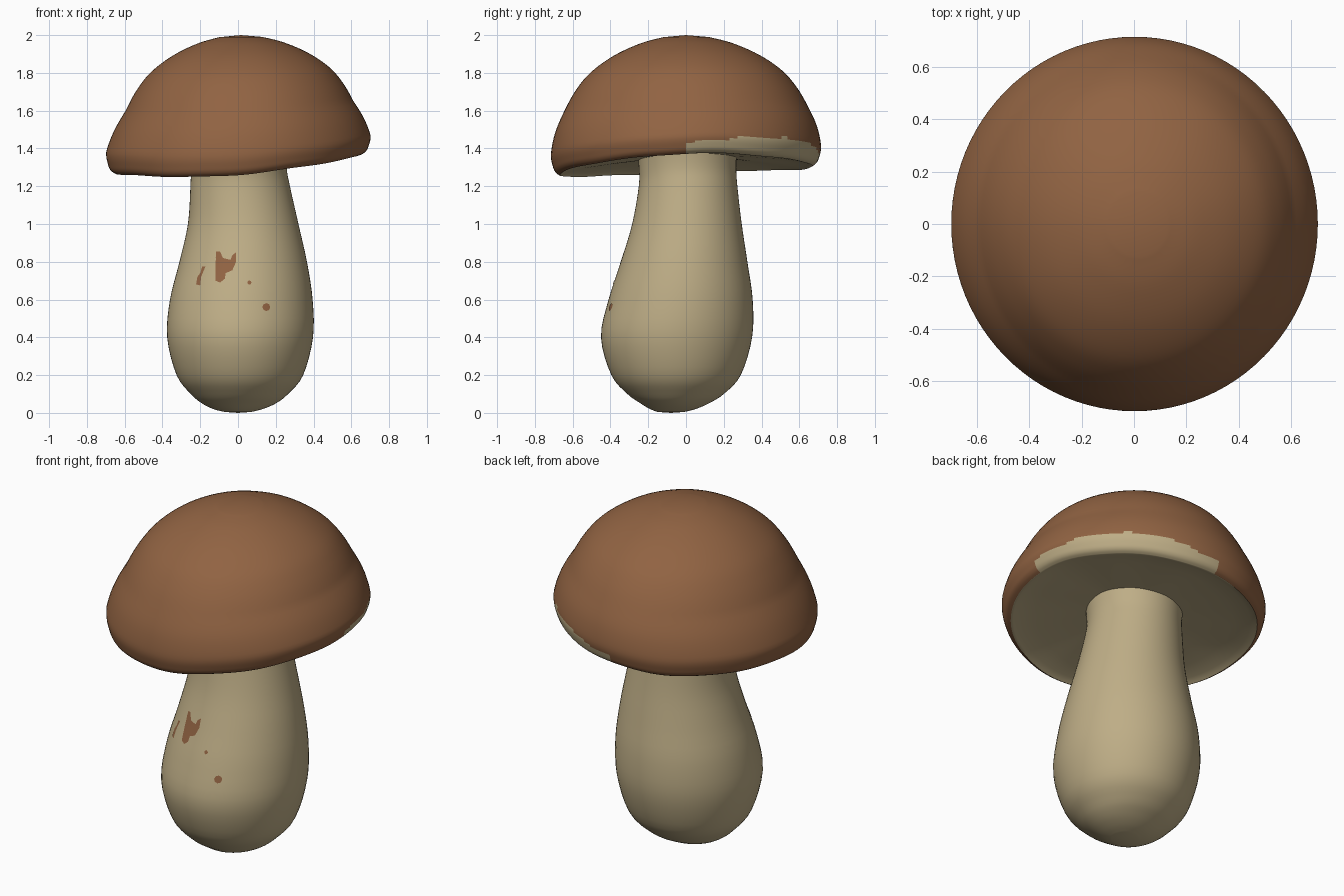
import bpy, bmesh
from math import sin, cos, pi, sqrt, radians

if "Cube" in bpy.data.objects:
    bpy.data.objects.remove(bpy.data.objects["Cube"])


def material(name, color):
    m = bpy.data.materials.new(name)
    m.diffuse_color = (*color, 1)
    m.use_nodes = True
    m.node_tree.nodes["Principled BSDF"].inputs["Base Color"].default_value = m.diffuse_color
    return m


brown = material("cap brown", (0.283, 0.125, 0.055))
cream = material("stem cream", (0.515, 0.42, 0.24))


def spline(rows, steps):
    """Catmull-Rom interpolation through rows of equal length."""
    out = []
    for i in range(len(rows) - 1):
        p = [rows[max(0, min(len(rows) - 1, i + k))] for k in (-1, 0, 1, 2)]
        for s in range(steps):
            t = s / steps
            out.append([b + 0.5 * t * (c - a + t * (2*a - 5*b + 4*c - d + t * (3*(b - c) + d - a)))
                        for a, b, c, d in zip(*p)])
    return out + [list(rows[-1])]


def finish(bm, name, angle=50):
    bmesh.ops.recalc_face_normals(bm, faces=bm.faces)
    me = bpy.data.meshes.new(name)
    bm.to_mesh(me)
    bm.free()
    ob = bpy.data.objects.new(name, me)
    bpy.context.collection.objects.link(ob)
    me.materials.append(brown)
    me.materials.append(cream)
    bpy.ops.object.select_all(action='DESELECT')
    ob.select_set(True)
    bpy.context.view_layer.objects.active = ob
    bpy.ops.object.shade_smooth_by_angle(angle=radians(angle))
    return ob


def loft(name, first, rings, last, rule):
    """Skin closed rings with a point at each end; rule(ring, angle) picks the material."""
    bm = bmesh.new()
    loops = [[bm.verts.new(p) for p in r] for r in rings]
    n = len(rings[0])
    for k in range(len(loops) - 1):
        a, b = loops[k], loops[k + 1]
        for i in range(n):
            j = (i + 1) % n
            bm.faces.new((a[i], a[j], b[j], b[i])).material_index = rule(k, 2*pi*(i + .5)/n)
    for p, ring, k in ((first, loops[0], 0), (last, loops[-1], len(loops) - 1)):
        v = bm.verts.new(p)
        for i in range(n):
            bm.faces.new((v, ring[i], ring[(i + 1) % n])).material_index = rule(k, 0)
    return finish(bm, name)


# Stem: z, left, right, front and back extents
stem_rows = spline([
    (0.005, -.07, .07, -.15, -.01), (.02, -.13, .13, -.19, .05), (.05, -.19, .20, -.24, .12),
    (.10, -.25, .265, -.31, .20), (.20, -.325, .345, -.395, .29), (.40, -.375, .397, -.45, .35),
    (.60, -.36, .395, -.41, .353), (.80, -.31, .365, -.345, .325), (1.0, -.265, .32, -.285, .295),
    (1.2, -.252, .275, -.25, .272), (1.3, -.25, .258, -.25, .266), (1.42, -.26, .265, -.26, .27)], 4)


def ring_shape(row):
    z, x0, x1, y0, y1 = row
    return z, (x0 + x1)/2, (x1 - x0)/2, (y0 + y1)/2, (y1 - y0)/2


N = 64
stem_rings = []
for row in stem_rows:
    z, cx, rx, cy, ry = ring_shape(row)
    stem_rings.append([(cx + rx*cos(2*pi*i/N), cy + ry*sin(2*pi*i/N), z) for i in range(N)])
loft("stem", (0, -.08, 0), stem_rings, (0, 0, 1.42), lambda k, a: 1)


# Cap: uneven rim height around the edge, domed above and slightly hollow below
def rim(a):
    return 1.303 + .05*cos(a) + .0225*sin(a) + .019*cos(2*a) + .004*sin(7*a)*sin(2*a + 1)


CAP_N = 96
dome = spline([(0, .935), (.02, .965), (.06, .985), (.15, 1), (.30, .97), (.45, .905),
               (.60, .82), (.73, .71), (.85, .54), (.94, .34), (.985, .17)], 5)
under = [(.36, .04), (.55, .035), (.75, .025), (.88, .012), (.915, .004)]
cap_rings = []
for r, rise in under:
    cap_rings.append([(.70*r*cos(a), .715*r*sin(a), 1.315*(1 - r) + rim(a)*r + rise)
                      for a in (2*pi*i/CAP_N for i in range(CAP_N))])
for t, r in dome:
    flat = 1 - .05*max(0, min(1, (t - .15)/.3))
    shift = .015*t
    cap_rings.append([(shift + .70*r*flat*cos(a), .715*r*sin(a), rim(a) + (2 - rim(a))*t)
                      for a in (2*pi*i/CAP_N for i in range(CAP_N))])


def cap_color(k, a):
    if k < len(under):
        return 1
    t = dome[k - len(under)][0]
    # pale bare edge along the back right of the rim
    bare = -.03 < a < 1.56 and t < .07 + .075*sin(2*a) + .008*sin(17*a)
    return 1 if bare else 0


loft("cap", (0, 0, 1.355), cap_rings, (.015, 0, 2), cap_color)


# Brown spots: thin patches laid on the front of the stem
def front_y(x, z):
    i = next(k for k, r in enumerate(stem_rows) if r[0] > z)
    a, b = stem_rows[i - 1], stem_rows[i]
    f = (z - a[0])/(b[0] - a[0])
    _, cx, rx, cy, ry = ring_shape([p + (q - p)*f for p, q in zip(a, b)])
    return cy - ry*sqrt(max(0, 1 - ((x - cx)/rx)**2)) - .003


def spot(name, outline):
    bm = bmesh.new()
    bm.faces.new([bm.verts.new((x, 0, z)) for x, z in outline])
    bmesh.ops.triangulate(bm, faces=bm.faces[:])
    bmesh.ops.subdivide_edges(bm, edges=bm.edges[:], cuts=3, use_grid_fill=True)
    for v in bm.verts:
        v.co.y = front_y(v.co.x, v.co.z)
    bm.normal_update()
    if sum(f.normal.y for f in bm.faces) > 0:
        bmesh.ops.reverse_faces(bm, faces=bm.faces[:])
    ob = finish(bm, name)
    # keep the open patch facing outwards
    if ob.data.polygons[0].normal.y > 0:
        ob.data.flip_normals()


def dot(x, z, r):
    return [(x + r*cos(i*pi/4), z + r*sin(i*pi/4)) for i in range(8)]


spot("large_spot", [(-.12, .70), (-.095, .69), (-.07, .71), (-.065, .74), (-.03, .755), (-.01, .80),
                    (-.01, .85), (-.03, .835), (-.04, .81), (-.08, .82), (-.095, .855),
                    (-.115, .855), (-.118, .82), (-.10, .79), (-.12, .77)])
spot("side_spot", [(-.222, .68), (-.20, .675), (-.195, .72), (-.183, .75), (-.172, .775),
                   (-.19, .775), (-.20, .74), (-.215, .72)])
spot("low_spot", dot(.15, .56, .021))
spot("tiny_spot", dot(.06, .69, .011))
